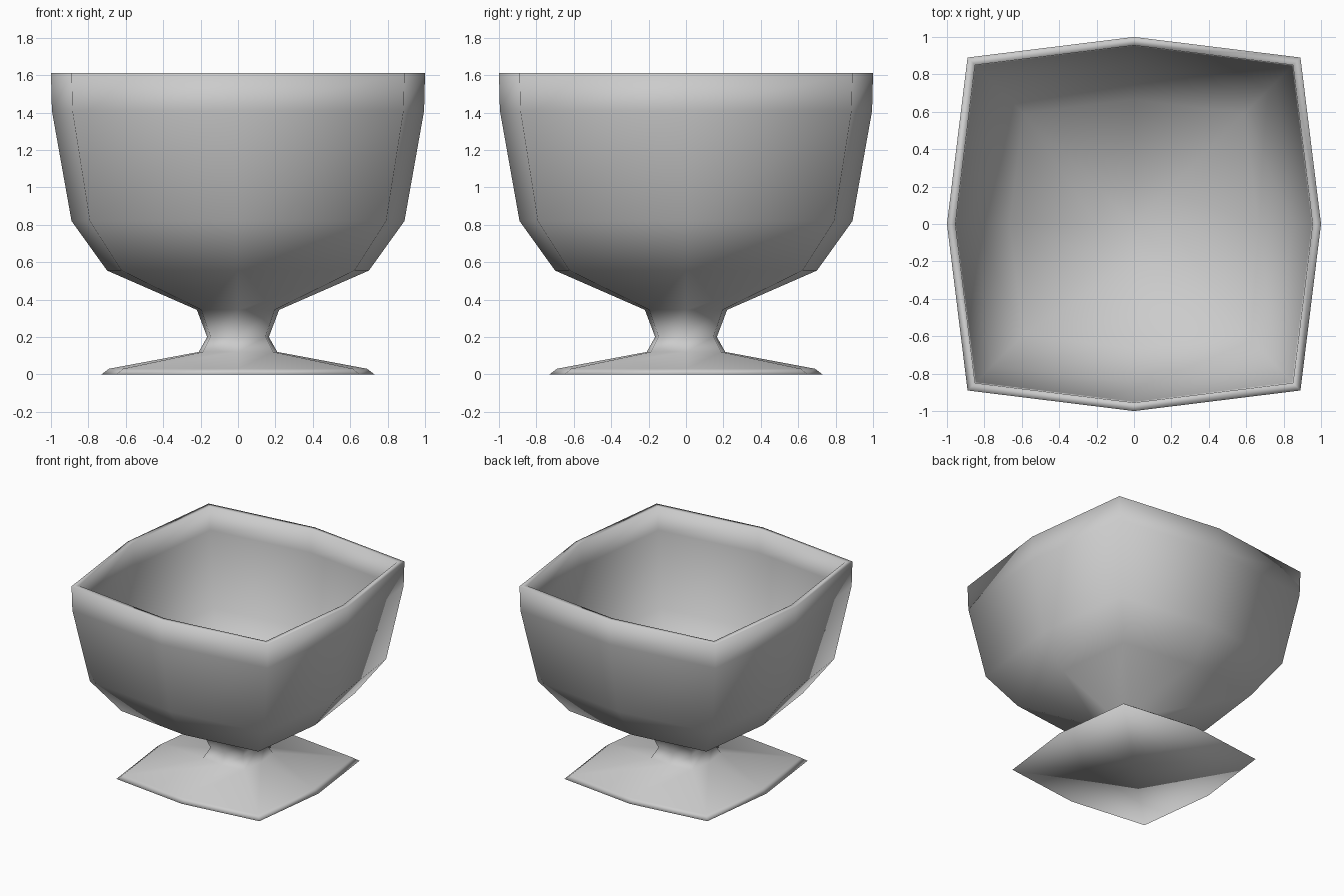
import bpy, bmesh

if "Cube" in bpy.data.objects:
    bpy.data.objects.remove(bpy.data.objects["Cube"])

# Profile as (radius at side middle, height), from foot, up the outside, over the rim, down the inside
PROFILE = [
    (0.73, 0.0), (0.69, 0.03), (0.21, 0.12), (0.165, 0.20), (0.22, 0.345),
    (0.70, 0.555), (0.89, 0.82), (0.995, 1.41), (1.0, 1.61),
    (0.955, 1.61), (0.95, 1.42), (0.85, 0.84), (0.665, 0.595), (0.20, 0.39),
]
CORNER = 0.89  # corner position relative to side middle

# Rounded-square cross-section: four corners and four slightly bulging side middles
SECTION = [(1, 0), (CORNER, CORNER), (0, 1), (-CORNER, CORNER),
           (-1, 0), (-CORNER, -CORNER), (0, -1), (CORNER, -CORNER)]

bm = bmesh.new()
rings = [[bm.verts.new((x * r, y * r, z)) for x, y in SECTION] for r, z in PROFILE]

# Walls between neighbouring rings
n = len(SECTION)
for a, b in zip(rings, rings[1:]):
    for i in range(n):
        j = (i + 1) % n
        bm.faces.new((a[i], a[j], b[j], b[i]))


# Flat base and bowl floor as fans
def cap(ring, z):
    centre = bm.verts.new((0, 0, z))
    for i in range(n):
        bm.faces.new((ring[i], ring[(i + 1) % n], centre))


cap(rings[0], 0.0)
cap(rings[-1], 0.385)
bmesh.ops.recalc_face_normals(bm, faces=bm.faces)
for f in bm.faces:
    f.smooth = True

mesh = bpy.data.meshes.new("footed_bowl")
bm.to_mesh(mesh)
bm.free()
bpy.context.collection.objects.link(bpy.data.objects.new("footed_bowl", mesh))
